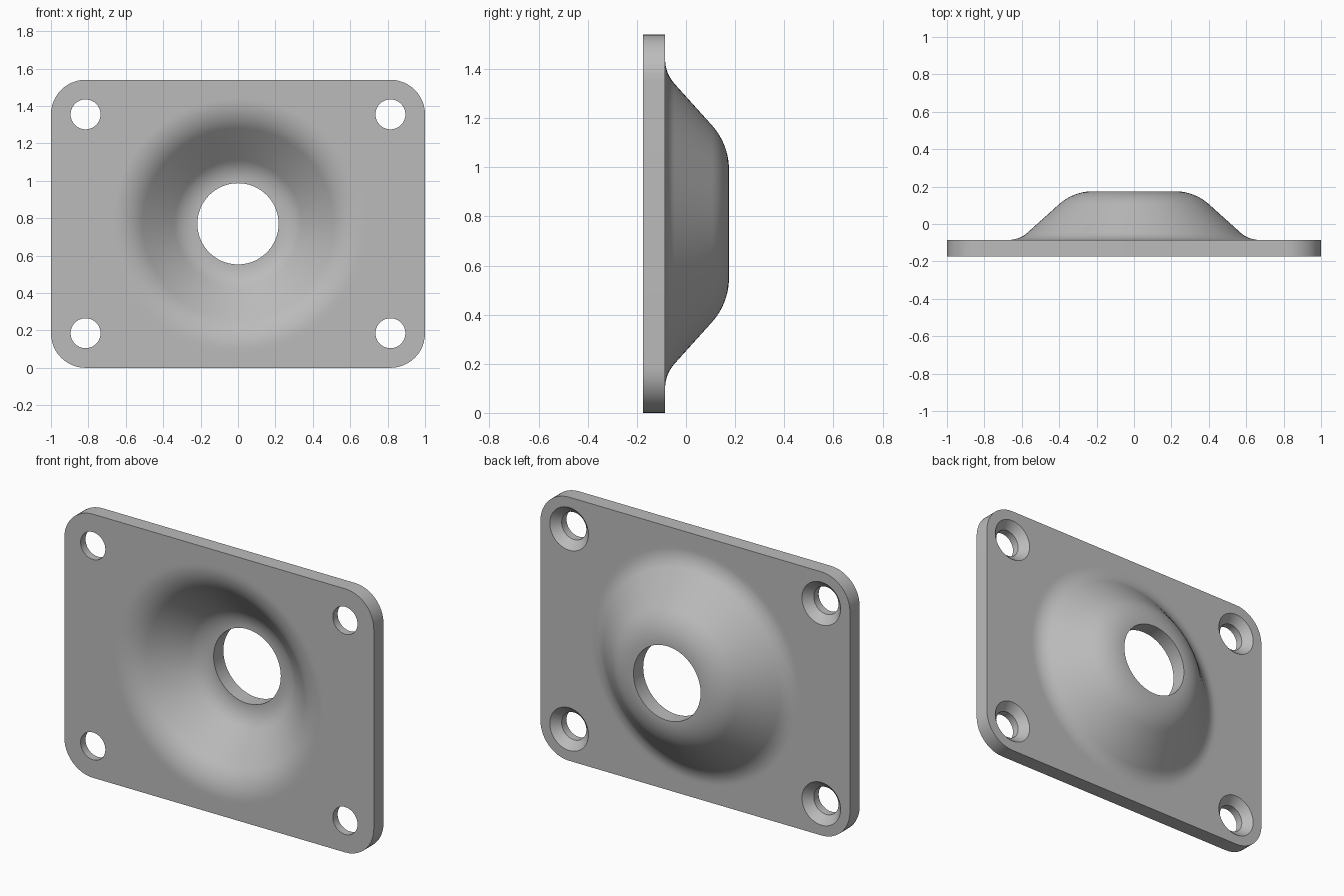
import bpy, bmesh, math
from math import sin, cos, pi, radians

if "Cube" in bpy.data.objects:
    bpy.data.objects.remove(bpy.data.objects["Cube"])

FRONT, BACK = -0.175, -0.085      # plate faces
HEIGHT, CORNER = 1.54, 0.185
MID = HEIGHT / 2

metal = bpy.data.materials.new("plain grey")
metal.use_nodes = True
grey = (0.5, 0.5, 0.5, 1)
metal.diffuse_color = grey
metal.node_tree.nodes["Principled BSDF"].inputs["Base Color"].default_value = grey

bm = bmesh.new()


def loop(points, y):
    """Closed ring of vertices in the plane at depth y."""
    vs = [bm.verts.new((x, y, z)) for x, z in points]
    edges = [bm.edges.new((vs[i - 1], v)) for i, v in enumerate(vs)]
    return vs, edges


def skin(a, b):
    """Quad strip between two rings."""
    for i in range(len(a)):
        bm.faces.new((a[i - 1], a[i], b[i], b[i - 1]))


def circle(cx, cz, r, n):
    return [(cx + r * cos(2 * pi * i / n), cz + r * sin(2 * pi * i / n)) for i in range(n)]


def lathe(cx, cz, profile, n):
    """Turn an open (radius, y) profile; return its first and last edge loops."""
    rings = [loop(circle(cx, cz, r, n), y) for r, y in profile]
    for (a, _), (b, _) in zip(rings, rings[1:]):
        skin(a, b)
    return rings[0][1], rings[-1][1]


def arc(cr, cy, radius, start, end, n=10):
    """Profile arc; angles are measured from +y towards larger radius."""
    angles = [radians(start + (end - start) * i / n) for i in range(n + 1)]
    return [(cr + radius * sin(a), cy + radius * cos(a)) for a in angles]


# rounded plate rim
outline = []
for k, (sx, sz) in enumerate([(1, 1), (-1, 1), (-1, -1), (1, -1)]):
    for i in range(13):
        a = (k + i / 12) * pi / 2
        outline.append((sx * (1 - CORNER) + CORNER * cos(a),
                        MID + sz * (MID - CORNER) + CORNER * sin(a)))
front_rim, front_edges = loop(outline, FRONT)
back_rim, back_edges = loop(outline, BACK)
skin(front_rim, back_rim)

# pressed dish with centre hole, constant wall thickness
SLOPE, WALL, LIP, FOOT = 42, 0.09, 0.217, 0.67
front_dish = ([(FOOT + 0.02, FRONT)]
              + arc(FOOT, 0.065, 0.15 + WALL, 180, 180 + SLOPE)
              + arc(0.22, -0.095, 0.27 - WALL, SLOPE, 0)
              + [(LIP, 0.175 - WALL)])
back_dish = ([(LIP, 0.175)]
             + arc(0.22, -0.095, 0.27, 0, SLOPE)
             + arc(FOOT, 0.065, 0.15, 180 + SLOPE, 180)
             + [(FOOT + 0.02, BACK)])
first, last = lathe(0, MID, front_dish + back_dish, 96)
front_edges += first
back_edges += last

# countersunk screw holes
screw = [(0.08, FRONT), (0.08, BACK - 0.045), (0.125, BACK)]
for sx in (-1, 1):
    for sz in (-1, 1):
        first, last = lathe(sx * (1 - CORNER), MID + sz * (MID - CORNER), screw, 40)
        front_edges += first
        back_edges += last

# flat plate faces around all openings
for edges, direction in ((front_edges, -1), (back_edges, 1)):
    bmesh.ops.triangle_fill(bm, use_beauty=True, use_dissolve=False,
                            edges=edges, normal=(0, direction, 0))
bmesh.ops.recalc_face_normals(bm, faces=bm.faces[:])

mesh = bpy.data.meshes.new("dished_plate")
bm.to_mesh(mesh)
bm.free()
mesh.materials.append(metal)
plate = bpy.data.objects.new("dished_plate", mesh)
bpy.context.collection.objects.link(plate)
bpy.ops.object.select_all(action="DESELECT")
plate.select_set(True)
bpy.context.view_layer.objects.active = plate
bpy.ops.object.shade_smooth_by_angle(angle=radians(30))
